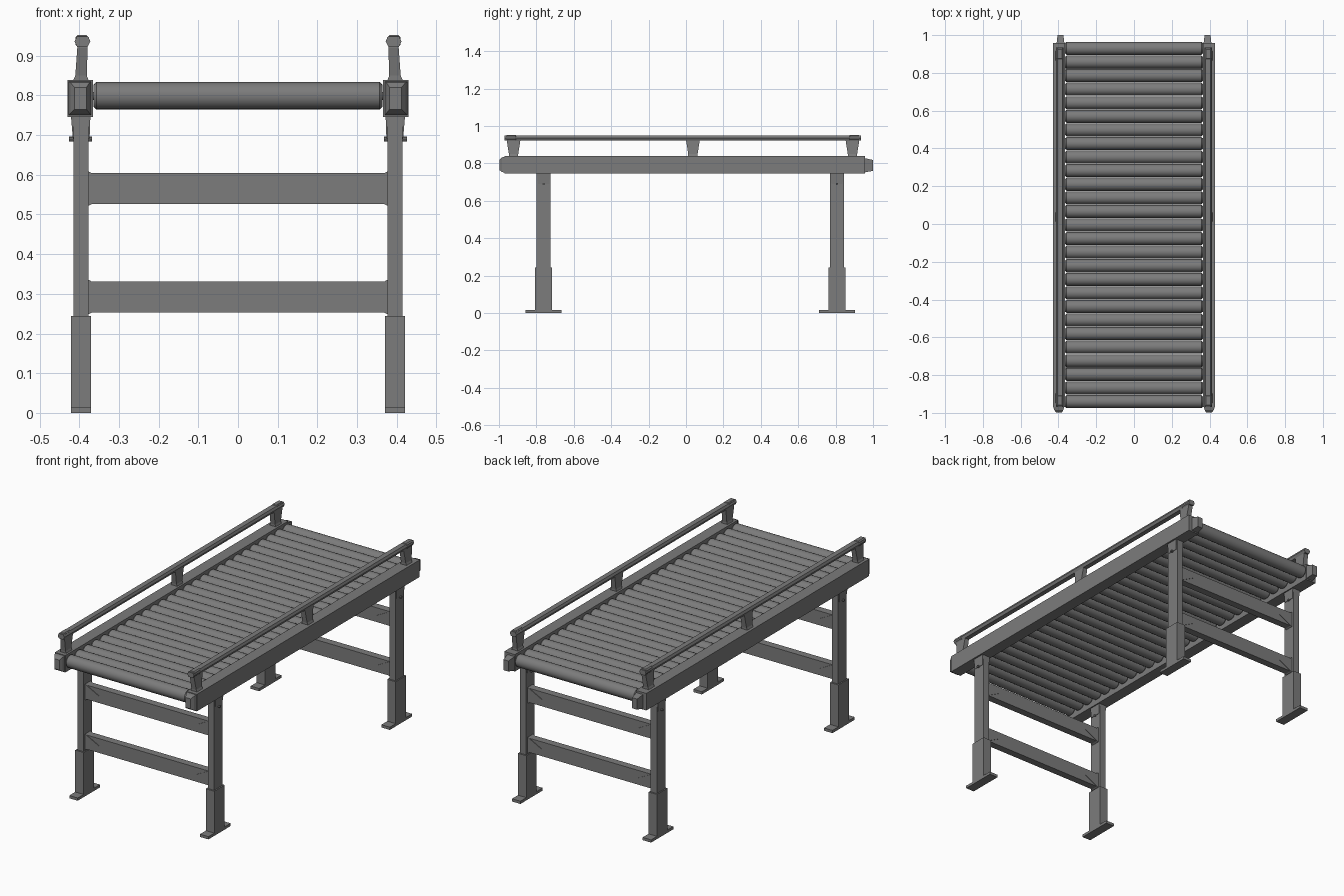
import bpy, bmesh, math

if "Cube" in bpy.data.objects:
    bpy.data.objects.remove(bpy.data.objects["Cube"])

# Dark grey metal
steel = bpy.data.materials.new("dark_steel")
steel.diffuse_color = (0.2, 0.2, 0.2, 1.0)
steel.use_nodes = True
steel.node_tree.nodes["Principled BSDF"].inputs["Base Color"].default_value = steel.diffuse_color


def finish(name, bm, mirror=False, bevel=0.0, smooth=False):
    bmesh.ops.recalc_face_normals(bm, faces=bm.faces[:])
    me = bpy.data.meshes.new(name)
    bm.to_mesh(me)
    bm.free()
    me.materials.append(steel)
    ob = bpy.data.objects.new(name, me)
    bpy.context.collection.objects.link(ob)
    if bevel:
        b = ob.modifiers.new("bevel", 'BEVEL')
        b.width, b.segments = bevel, 1
    if mirror:
        ob.modifiers.new("mirror", 'MIRROR')
    if smooth:
        bpy.ops.object.select_all(action='DESELECT')
        bpy.context.view_layer.objects.active = ob
        ob.select_set(True)
        bpy.ops.object.shade_smooth_by_angle(angle=math.radians(35))
    return ob


def loft(name, sections, **kw):
    """Skin equal-length loops of points and cap both ends."""
    bm = bmesh.new()
    loops = [[bm.verts.new(p) for p in s] for s in sections]
    n = len(loops[0])
    for a, b in zip(loops, loops[1:]):
        for i in range(n):
            j = (i + 1) % n
            bm.faces.new((a[i], a[j], b[j], b[i]))
    bm.faces.new(loops[0])
    bm.faces.new(loops[-1])
    return finish(name, bm, **kw)


def rect_z(x0, x1, y0, y1, z):
    return [(x0, y0, z), (x1, y0, z), (x1, y1, z), (x0, y1, z)]


def rect_y(x0, x1, z0, z1, y):
    return [(x0, y, z0), (x1, y, z0), (x1, y, z1), (x0, y, z1)]


def box(name, x0, x1, y0, y1, z0, z1, **kw):
    return loft(name, [rect_z(x0, x1, y0, y1, z0), rect_z(x0, x1, y0, y1, z1)], **kw)


def ring_x(x, y, z, r, n):
    return [(x, y + r * math.cos(math.tau * i / n), z + r * math.sin(math.tau * i / n))
            for i in range(n)]


# Side rails with tapered end caps
box("side_rail", 0.366, 0.43, -0.97, 0.957, 0.746, 0.839, mirror=True)
loft("front_end_cap", [rect_y(0.37, 0.428, 0.75, 0.836, -0.968),
                       rect_y(0.374, 0.422, 0.755, 0.832, -0.985),
                       rect_y(0.382, 0.412, 0.765, 0.82, -0.998)], mirror=True)
loft("back_end_cap", [rect_y(0.368, 0.41, 0.752, 0.828, 0.955),
                      rect_y(0.374, 0.405, 0.76, 0.818, 1.0)], mirror=True)

# Rollers with chamfered ends and axles
profile = [(-0.37, 0.01), (-0.364, 0.01), (-0.364, 0.028), (-0.357, 0.0345),
           (0.357, 0.0345), (0.364, 0.028), (0.364, 0.01), (0.37, 0.01)]
for i in range(27):
    y = -0.94 + i * 0.0719
    loft(f"roller_{i + 1}", [ring_x(x, y, 0.799, r, 20) for x, r in profile], smooth=True)

# Guard rails on flared posts
sec = [(0.379, 0.922), (0.405, 0.922), (0.412, 0.936), (0.406, 0.949), (0.378, 0.949), (0.372, 0.936)]
loft("guard_rail", [[(x, y, z) for x, z in sec] for y in (-0.97, 0.935)], mirror=True)
for tag, y in (("front", -0.922), ("middle", 0.037), ("back", 0.89)):
    loft(f"{tag}_guard_post", [rect_z(0.376, 0.416, y - 0.025, y + 0.025, 0.836),
                               rect_z(0.381, 0.41, y - 0.025, y + 0.025, 0.85),
                               rect_z(0.379, 0.405, y - 0.036, y + 0.036, 0.92),
                               rect_z(0.379, 0.405, y - 0.036, y + 0.036, 0.93)], mirror=True)
for tag, y in (("front", -0.935), ("back", 0.9)):
    box(f"{tag}_guard_clamp", 0.376, 0.41, y - 0.03, y + 0.03, 0.922, 0.952, mirror=True, bevel=0.006)

# Leg frames
for tag, y in (("front", -0.761), ("back", 0.807)):
    box(f"{tag}_leg", 0.377, 0.414, y - 0.037, y + 0.037, 0.2, 0.75, mirror=True)
    box(f"{tag}_leg_sleeve", 0.37, 0.421, y - 0.045, y + 0.045, 0.01, 0.244, mirror=True)
    box(f"{tag}_foot", 0.37, 0.421, y - 0.096, y + 0.096, 0.0, 0.015, mirror=True)
    # Mounting plate and bolt under the rail
    loft(f"{tag}_rail_bracket", [rect_z(0.374, 0.416, y - 0.03, y + 0.03, 0.69),
                                 rect_z(0.372, 0.421, y - 0.036, y + 0.036, 0.748)], mirror=True)
    loft(f"{tag}_bolt", [ring_x(x, y, 0.69, 0.006, 8) for x in (0.368, 0.426)], mirror=True)
    # Cross braces with triangular end gussets
    for lvl, z in (("lower", 0.292), ("upper", 0.565)):
        box(f"{tag}_{lvl}_brace", -0.38, 0.38, y - 0.02, y + 0.02, z - 0.039, z + 0.039)
        loft(f"{tag}_{lvl}_gusset", [[(0.38, y + s, z - 0.045), (0.38, y + s, z + 0.045),
                                      (0.293, y + s, z)] for s in (-0.023, 0.023)], mirror=True)
